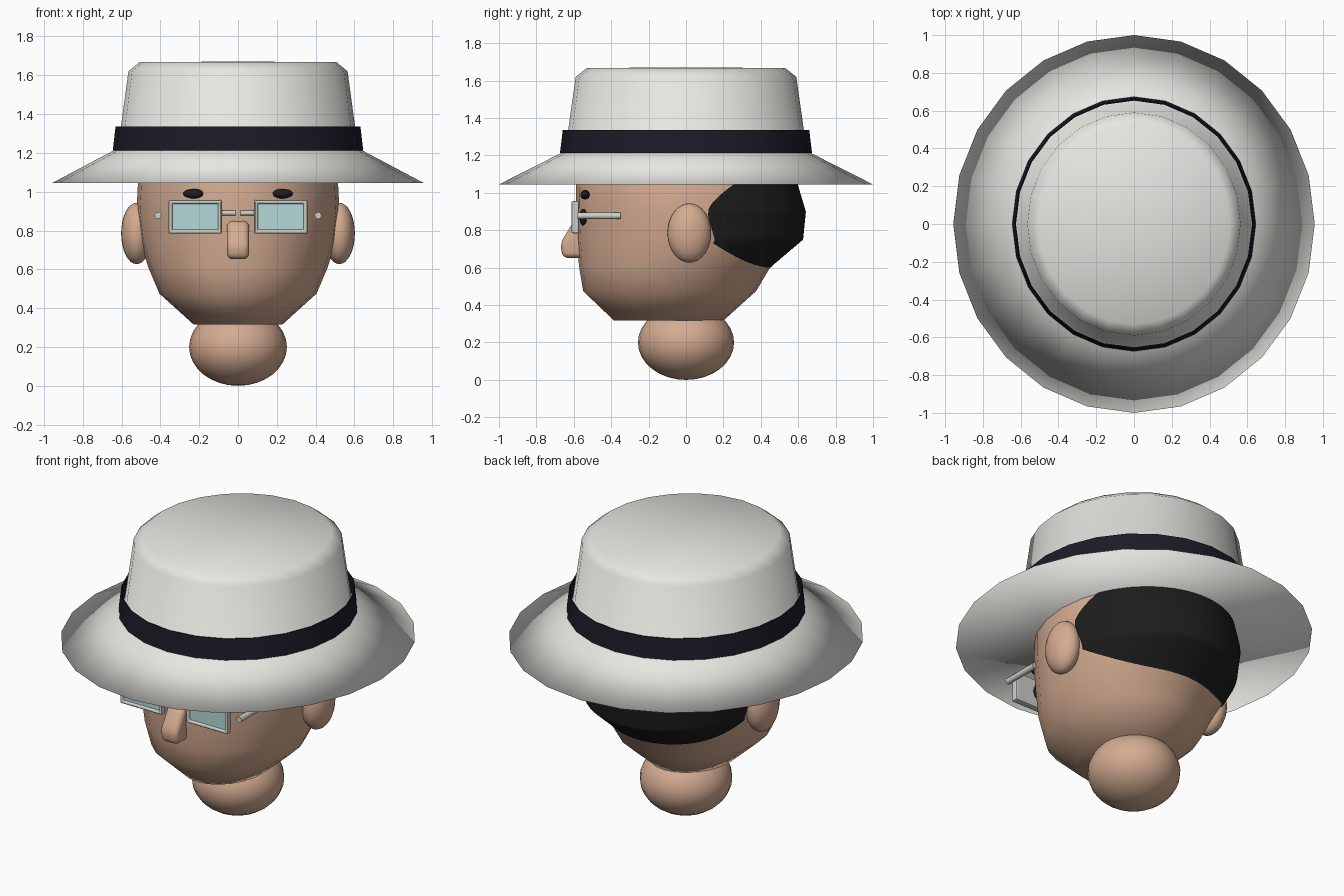
import bpy, bmesh, math
from mathutils import Vector

cube = bpy.data.objects.get("Cube")
if cube:
    bpy.data.objects.remove(cube, do_unlink=True)


def material(name, r, g, b):
    m = bpy.data.materials.new(name)
    m.use_nodes = True
    m.diffuse_color = (r, g, b, 1)
    bsdf = m.node_tree.nodes["Principled BSDF"]
    bsdf.inputs["Base Color"].default_value = (r, g, b, 1)
    bsdf.inputs["Roughness"].default_value = 0.7
    return m


SKIN = material("skin", 0.66, 0.41, 0.285)
FELT = material("pale_felt", 0.82, 0.81, 0.77)
RIBBON = material("navy_ribbon", 0.011, 0.011, 0.021)
HAIR = material("black_hair", 0.012, 0.012, 0.012)
METAL = material("grey_metal", 0.62, 0.62, 0.59)
GLASS = material("pale_teal_glass", 0.47, 0.7, 0.7)


def finish(bm, name, mat, smooth=None, fix_normals=True):
    """Turn a bmesh into an object; smooth is a sharp-edge angle in degrees."""
    if fix_normals:
        bmesh.ops.recalc_face_normals(bm, faces=bm.faces)
    me = bpy.data.meshes.new(name)
    bm.to_mesh(me)
    bm.free()
    me.materials.append(mat)
    ob = bpy.data.objects.new(name, me)
    bpy.context.collection.objects.link(ob)
    if smooth is not None:
        bpy.ops.object.select_all(action='DESELECT')
        ob.select_set(True)
        bpy.context.view_layer.objects.active = ob
        bpy.ops.object.shade_smooth_by_angle(angle=math.radians(smooth))
    return ob


def loft(name, rings, mat, smooth, sides=24, closed=False):
    """Skin elliptical rings given as (z, half width, front y, back y)."""
    bm = bmesh.new()
    loops = []
    for z, rx, yf, yb in rings:
        mid, ry = (yf + yb) / 2, (yb - yf) / 2
        loops.append([bm.verts.new((rx * math.sin(math.tau * i / sides),
                                    mid + ry * math.cos(math.tau * i / sides), z))
                      for i in range(sides)])
    pairs = list(zip(loops, loops[1:]))
    if closed:
        pairs.append((loops[-1], loops[0]))
    for a, b in pairs:
        for i in range(sides):
            j = (i + 1) % sides
            bm.faces.new((a[i], a[j], b[j], b[i]))
    if not closed:
        bm.faces.new(loops[0])
        bm.faces.new(loops[-1])
    return finish(bm, name, mat, smooth)


def lathe(name, profile, mat, smooth, closed=False):
    """Slightly narrow lathe from (radius, z) points."""
    return loft(name, [(z, r * 0.957, -r, r) for r, z in profile], mat, smooth, closed=closed)


def ellipsoid(name, centre, radii, mat):
    bm = bmesh.new()
    bmesh.ops.create_uvsphere(bm, u_segments=24, v_segments=16, radius=1)
    bmesh.ops.scale(bm, vec=radii, verts=bm.verts)
    bmesh.ops.translate(bm, vec=centre, verts=bm.verts)
    return finish(bm, name, mat, 60)


def rod(name, start, end, radius, mat):
    a, b = Vector(start), Vector(end)
    bm = bmesh.new()
    bmesh.ops.create_cone(bm, cap_ends=True, segments=12, radius1=radius,
                          radius2=radius, depth=(b - a).length)
    bmesh.ops.rotate(bm, verts=bm.verts,
                     matrix=Vector((0, 0, 1)).rotation_difference(b - a).to_matrix())
    bmesh.ops.translate(bm, vec=(a + b) / 2, verts=bm.verts)
    return finish(bm, name, mat, 40)


def bevel(ob, width, segments):
    mod = ob.modifiers.new("rounding", 'BEVEL')
    mod.width, mod.segments = width, segments
    mod.limit_method = 'ANGLE'


# Head, neck and hat
HEAD = [(0.317, 0.23, -0.385, 0.20), (0.475, 0.405, -0.55, 0.375),
        (0.61, 0.462, -0.572, 0.455), (0.75, 0.505, -0.585, 0.62),
        (0.9, 0.523, -0.59, 0.635), (1.05, 0.515, -0.588, 0.59),
        (1.2, 0.48, -0.55, 0.54)]
loft("head", HEAD, SKIN, 60)
ellipsoid("neck", (0, 0, 0.2), (0.252, 0.257, 0.2), SKIN)
lathe("hat", [(0.02, 1.045), (1.0, 1.045), (0.67, 1.212), (0.645, 1.23),
              (0.59, 1.62), (0.53, 1.668), (0.02, 1.67)], FELT, 180)
lathe("hat_band", [(0.674, 1.213), (0.659, 1.335), (0.653, 1.335), (0.668, 1.213)],
      RIBBON, 40, closed=True)


def head_section(z):
    """Interpolate the head ring at a height."""
    for a, b in zip(HEAD, HEAD[1:]):
        if z <= b[0]:
            t = (z - a[0]) / (b[0] - a[0])
            return [p + (q - p) * t for p, q in zip(a, b)]
    return HEAD[-1]


# Hair: a thin sheet following the back of the head, swept back at the temples
bm = bmesh.new()
COLS, ROWS, LIFT = 40, 40, 0.006
grid = []
for r in range(ROWS + 1):
    row = []
    for c in range(COLS + 1):
        s = 2 * c / COLS - 1
        low = 0.6 + 0.13 * abs(s) ** 3
        z = low + (1.06 - low) * r / ROWS
        sweep = 81 - 30 * max(0, 0.88 - z) - 17 * (max(0, z - 0.9) / 0.15) ** 1.5
        ang = math.radians(s * sweep)
        _, rx, yf, yb = head_section(z)
        row.append(bm.verts.new(((rx + LIFT) * math.sin(ang),
                                 (yf + yb) / 2 + ((yb - yf) / 2 + LIFT) * math.cos(ang), z)))
    grid.append(row)
for a, b in zip(grid, grid[1:]):
    for c in range(COLS):
        bm.faces.new((a[c + 1], a[c], b[c], b[c + 1]))
bm.normal_update()
if sum(f.normal.y for f in bm.faces) < 0:
    bmesh.ops.reverse_faces(bm, faces=bm.faces)
finish(bm, "hair", HAIR, 60, fix_normals=False)

# Nose: side profile pushed across and rounded
bm = bmesh.new()
profile = [(-0.54, 0.85), (-0.6, 0.85), (-0.672, 0.73), (-0.66, 0.652), (-0.54, 0.652)]
face = bm.faces.new([bm.verts.new((-0.057, y, z)) for y, z in profile])
new = bmesh.ops.extrude_face_region(bm, geom=[face])["geom"]
bmesh.ops.translate(bm, vec=(0.114, 0, 0),
                    verts=[v for v in new if isinstance(v, bmesh.types.BMVert)])
nose = finish(bm, "nose", SKIN, 180)
bevel(nose, 0.036, 4)


def glasses_frame(name, x):
    """Rectangular frame with a recessed front and a solid back."""
    bm = bmesh.new()
    rims = []
    for y, half_w, half_h in ((-0.572, 0.138, 0.086), (-0.612, 0.138, 0.086),
                              (-0.612, 0.122, 0.07), (-0.594, 0.116, 0.064)):
        rims.append([bm.verts.new((x + sx * half_w, y, 0.87 + sz * half_h))
                     for sx, sz in ((-1, -1), (1, -1), (1, 1), (-1, 1))])
    for a, b in zip(rims, rims[1:]):
        for i in range(4):
            j = (i + 1) % 4
            bm.faces.new((a[i], a[j], b[j], b[i]))
    bm.faces.new(rims[0])
    bm.faces.new(rims[-1])
    bevel(finish(bm, name, METAL), 0.007, 2)


# Paired parts; the model's left is +x
for side, s in (("left", 1), ("right", -1)):
    ellipsoid(side + "_ear", (s * 0.522, 0.018, 0.785), (0.08, 0.117, 0.158), SKIN)
    ellipsoid(side + "_eyebrow", (s * 0.23, -0.54, 0.99), (0.053, 0.025, 0.025), HAIR)
    ellipsoid(side + "_eye", (s * 0.22, -0.55, 0.87), (0.03, 0.02, 0.045), HAIR)
    glasses_frame(side + "_glasses_frame", s * 0.22)
    bm = bmesh.new()
    bmesh.ops.create_cube(bm, size=1)
    bmesh.ops.scale(bm, vec=(0.236, 0.008, 0.132), verts=bm.verts)
    bmesh.ops.translate(bm, vec=(s * 0.22, -0.598, 0.87), verts=bm.verts)
    finish(bm, side + "_lens", GLASS)
    rod(side + "_bridge", (s * 0.012, -0.592, 0.89), (s * 0.09, -0.592, 0.89), 0.013, METAL)
    rod(side + "_temple", (s * 0.412, -0.58, 0.877), (s * 0.412, -0.35, 0.877), 0.018, METAL)
